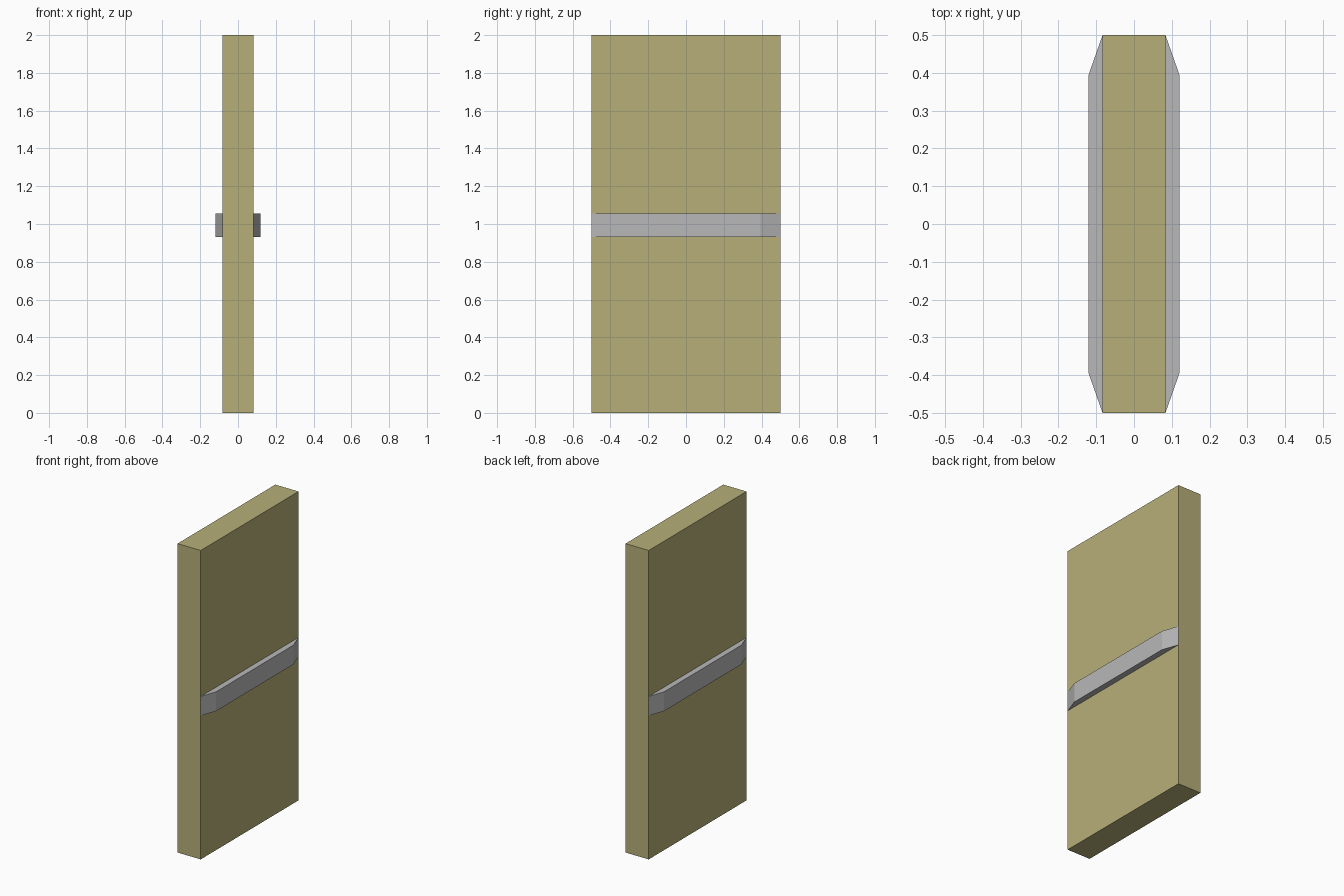
import bpy
import bmesh

cube = bpy.data.objects.get("Cube")
if cube:
    bpy.data.objects.remove(cube, do_unlink=True)

HALF_THICK, HALF_WIDTH, HEIGHT = 0.083, 0.5, 2.0
BAR_OUT, BAR_FLAT = 0.12, 0.395
BAR_LOW, BAR_HIGH = 0.93, 1.055


def make_material(name, color):
    mat = bpy.data.materials.new(name)
    mat.use_nodes = True
    mat.diffuse_color = color
    mat.node_tree.nodes["Principled BSDF"].inputs["Base Color"].default_value = color
    return mat


def extrude_profile(name, outline, low, high, mat):
    """Solid made by raising a flat outline from low to high."""
    bm = bmesh.new()
    face = bm.faces.new([bm.verts.new((x, y, low)) for x, y in outline])
    raised = bmesh.ops.extrude_face_region(bm, geom=[face])["geom"]
    verts = [v for v in raised if isinstance(v, bmesh.types.BMVert)]
    bmesh.ops.translate(bm, verts=verts, vec=(0, 0, high - low))
    bmesh.ops.recalc_face_normals(bm, faces=bm.faces[:])
    mesh = bpy.data.meshes.new(name)
    bm.to_mesh(mesh)
    bm.free()
    mesh.materials.append(mat)
    obj = bpy.data.objects.new(name, mesh)
    bpy.context.collection.objects.link(obj)
    return obj


tan = make_material("tan_panel", (0.474, 0.429, 0.191, 1))
grey = make_material("grey_metal", (0.479, 0.479, 0.479, 1))

# Door slab
t, w = HALF_THICK, HALF_WIDTH
extrude_profile("door_panel", [(-t, -w), (t, -w), (t, w), (-t, w)], 0, HEIGHT, tan)

# Push bars with tapered ends, one on each broad face
for side, name in ((1, "left_push_bar"), (-1, "right_push_bar")):
    outline = [(side * t, -w), (side * BAR_OUT, -BAR_FLAT),
               (side * BAR_OUT, BAR_FLAT), (side * t, w)]
    extrude_profile(name, outline, BAR_LOW, BAR_HIGH, grey)
